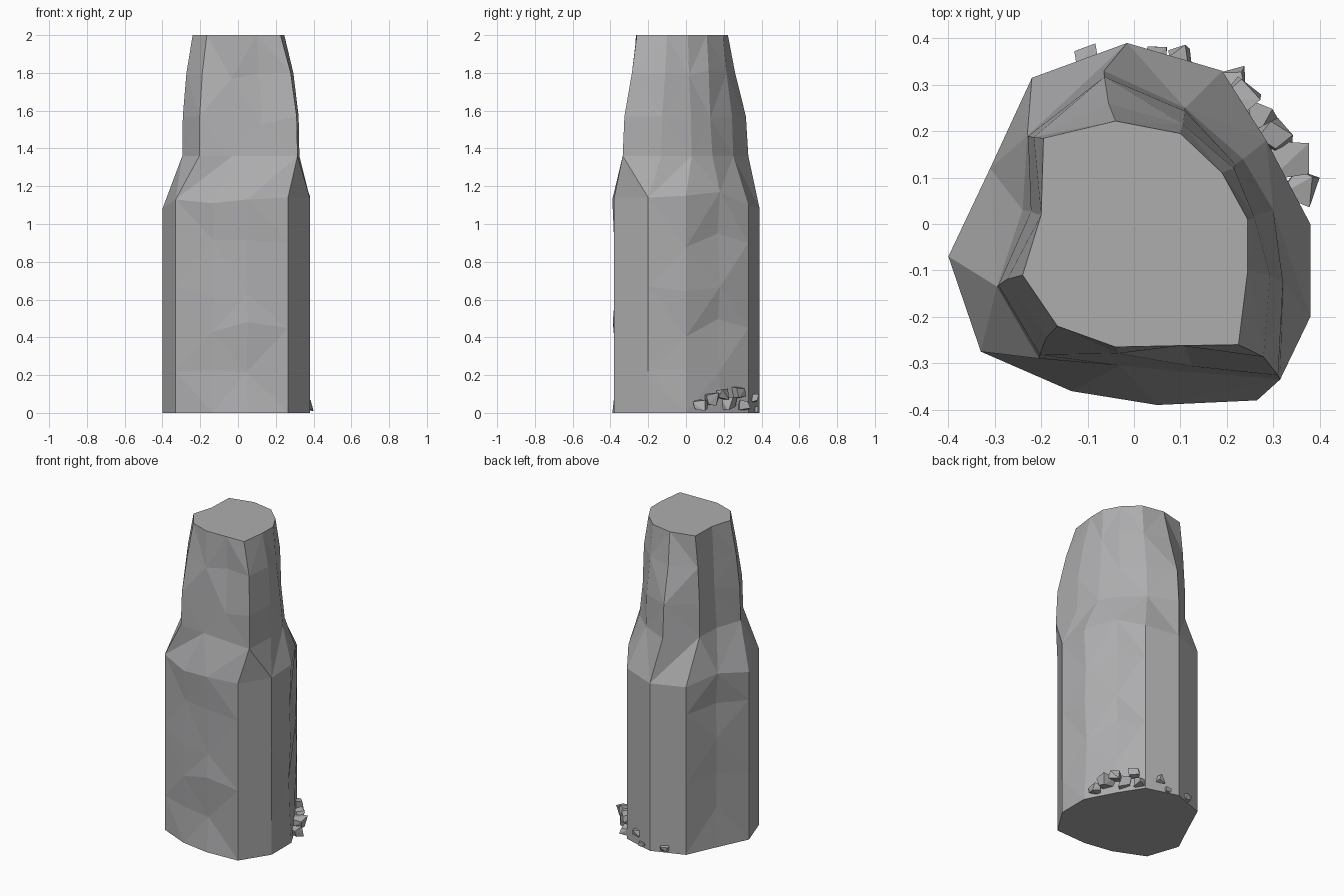
import bpy
import bmesh
import math
import random
from mathutils import Vector

random.seed(11)

cube = bpy.data.objects.get("Cube")
if cube:
    bpy.data.objects.remove(cube, do_unlink=True)

stone = bpy.data.materials.new("grey stone")
stone.use_nodes = True
stone_colour = (0.42, 0.42, 0.43, 1)
stone.diffuse_color = stone_colour
stone.node_tree.nodes["Principled BSDF"].inputs["Base Color"].default_value = stone_colour


def make_object(name, bm):
    bmesh.ops.recalc_face_normals(bm, faces=bm.faces[:])
    mesh = bpy.data.meshes.new(name)
    bm.to_mesh(mesh)
    bm.free()
    mesh.materials.append(stone)
    obj = bpy.data.objects.new(name, mesh)
    bpy.context.collection.objects.link(obj)
    return obj


# Outlines of the column: shoulder (x, y, z), neck (x, y) and flat top (x, y)
shoulder = [(-.4, -.07, 1.08), (-.33, -.275, 1.13), (-.135, -.36, 1.11),
            (.05, -.39, 1.13), (.265, -.38, 1.14), (.38, -.2, 1.14),
            (.38, 0, 1.15), (.285, .18, 1.17), (.19, .33, 1.1),
            (-.015, .39, 1.08), (-.22, .315, 1.08), (-.31, .12, 1.12)]
neck = [(-.295, -.135), (-.205, -.29), (-.03, -.305), (.13, -.32),
        (.315, -.335), (.325, -.13), (.3, .03), (.235, .14),
        (.11, .25), (-.065, .33), (-.23, .19), (-.24, .03)]
top = [(-.24, -.11), (-.165, -.22), (-.04, -.265), (.1, -.262),
       (.225, -.26), (.245, -.1), (.245, .01), (.19, .11),
       (.1, .195), (-.04, .222), (-.195, .185), (-.2, .02)]
count = len(shoulder)
rough_columns = {2, 3, 6, 7, 11}  # corners that are chipped on the way up


def chipped(x, y, z, column):
    """Pull a corner inwards and up or down if its column is rough."""
    if column in rough_columns:
        scale = 1 - random.uniform(0, .07)
        return x * scale, y * scale, z + random.uniform(-.05, .05)
    return x, y, z


rings = [[(x, y, 0) for x, y, z in shoulder]]
for height in (.22, .45, .67, .9):
    rings.append([chipped(x, y, height, i) for i, (x, y, z) in enumerate(shoulder)])
rings.append(shoulder)
shoulder_level = len(rings) - 1
for height, blend_x, blend_y in ((1.36, 0, 0), (1.57, .05, .12), (1.8, .4, .65), (2, 1, 1)):
    ring = []
    for i, (a, b) in enumerate(zip(neck, top)):
        x = a[0] + (b[0] - a[0]) * blend_x
        y = a[1] + (b[1] - a[1]) * blend_y
        z = height
        if 1.4 < height < 1.9:
            x, y, z = chipped(x, y, z, i)
        ring.append((x, y, z))
    rings.append(ring)

# Rock column: faceted skin with alternating diagonals, closed at both ends
bm = bmesh.new()
levels = [[bm.verts.new(p) for p in ring] for ring in rings]
for k, (low, high) in enumerate(zip(levels, levels[1:])):
    for i in range(count):
        j = (i + 1) % count
        if (i + k + shoulder_level) % 2 == 0:
            triangles = ((low[i], low[j], high[i]), (low[j], high[j], high[i]))
        else:
            triangles = ((low[i], low[j], high[j]), (low[i], high[j], high[i]))
        for triangle in triangles:
            bm.faces.new(triangle)
bm.faces.new(levels[0][::-1])
bm.faces.new(levels[-1])
make_object("rock_column", bm)


# Rubble: angular chips heaped at the foot of the back corner
def add_chip(bm, centre, size):
    points = []
    turn = random.uniform(0, math.tau)
    for side in (-1, 1):
        for corner in range(4):
            angle = turn + corner * math.tau / 4 + random.uniform(-.4, .4)
            reach = size * random.uniform(.6, 1)
            offset = Vector((math.cos(angle) * reach, math.sin(angle) * reach,
                             side * size * random.uniform(.3, .7)))
            p = Vector(centre) + offset
            p.z = max(p.z, 0)
            p.x = min(p.x, .4)
            p.y = min(p.y, .392)
            points.append(bm.verts.new(p))
    hull = bmesh.ops.convex_hull(bm, input=points)
    spare = {v for v in hull["geom_interior"] if isinstance(v, bmesh.types.BMVert)}
    bmesh.ops.delete(bm, geom=list(spare), context='VERTS')


bm = bmesh.new()
chips = [(.36, .08, .04, .05), (.33, .14, .07, .06), (.3, .19, .1, .045),
         (.27, .23, .05, .055), (.23, .27, .11, .05), (.21, .31, .04, .045),
         (.1, .355, .08, .035), (.05, .365, .02, .03), (-.1, .36, .03, .035)]
for x, y, z, size in chips:
    add_chip(bm, (x, y, z), size)
make_object("rubble", bm)
